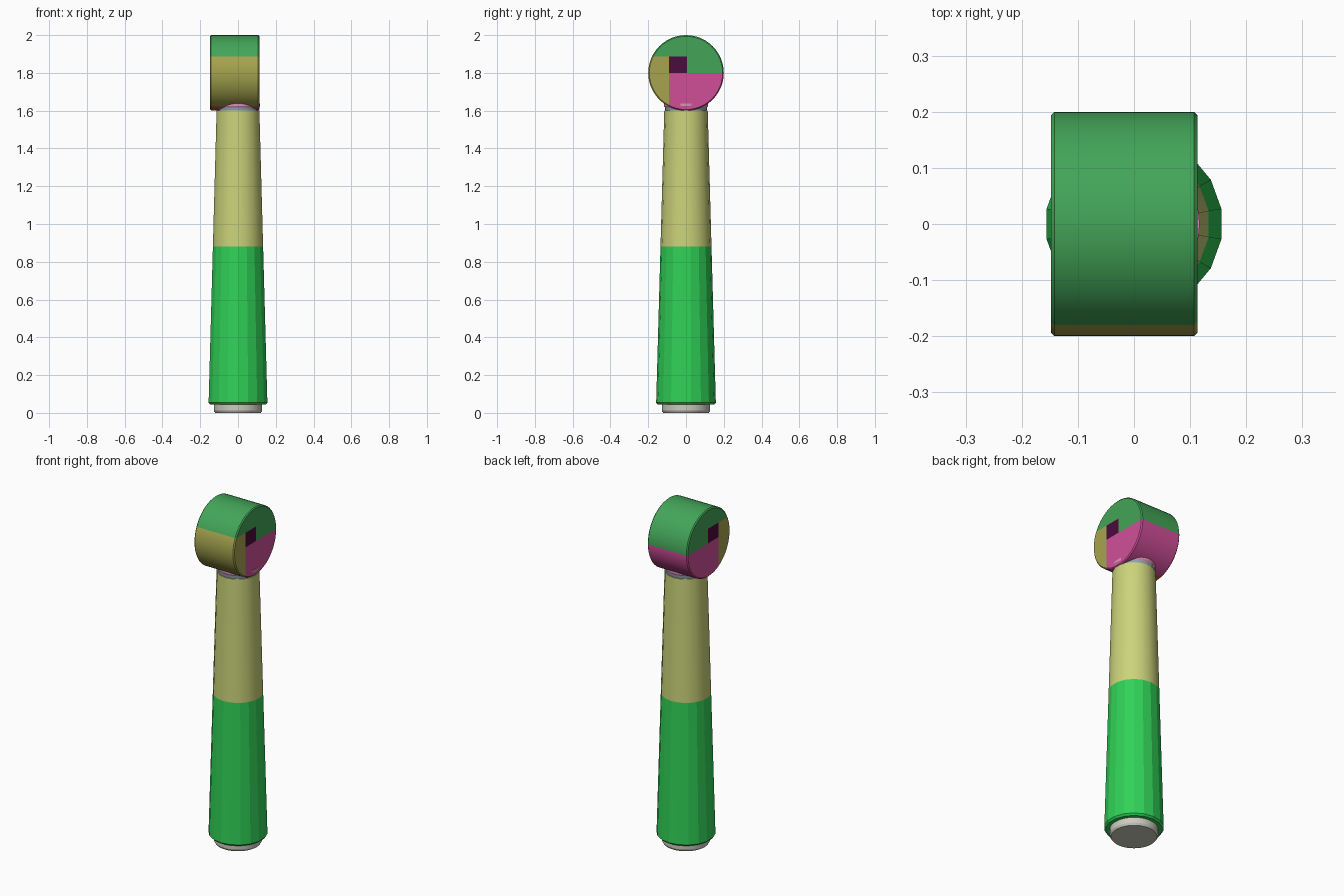
import bpy, bmesh, math
from mathutils import Matrix, Vector

if "Cube" in bpy.data.objects:
    bpy.data.objects.remove(bpy.data.objects["Cube"], do_unlink=True)


def material(name, r, g, b):
    lin = [(c / 255 / 12.92) if c < 11 else ((c / 255 + 0.055) / 1.055) ** 2.4 for c in (r, g, b)]
    m = bpy.data.materials.new(name)
    m.use_nodes = True
    m.diffuse_color = (*lin, 1)
    m.node_tree.nodes["Principled BSDF"].inputs["Base Color"].default_value = (*lin, 1)
    return m


head_green = material("head green", 67, 165, 88)
grip_green = material("grip green", 48, 210, 87)
straw = material("straw", 203, 211, 122)
olive = material("olive yellow", 166, 164, 78)
pink = material("pink", 208, 79, 153)
plum = material("dark plum", 74, 12, 61)
pale_grey = material("pale grey", 203, 203, 190)
blue_grey = material("blue grey", 148, 163, 180)
light_pink = material("light pink", 222, 145, 182)
orange = material("burnt orange", 190, 88, 48)


def lathe(name, profile, sides, mats, smooth, start=0.0):
    """Closed solid turned about z from (radius, height) points."""
    bm = bmesh.new()
    rings = []
    for r, z in profile:
        rings.append([bm.verts.new((r * math.cos(start + math.tau * i / sides),
                                    r * math.sin(start + math.tau * i / sides), z))
                      for i in range(sides)])
    for a, b in zip(rings, rings[1:]):
        for i in range(sides):
            j = (i + 1) % sides
            bm.faces.new((a[i], a[j], b[j], b[i]))
    bm.faces.new(rings[0][::-1])
    bm.faces.new(rings[-1])
    me = bpy.data.meshes.new(name)
    bm.to_mesh(me)
    bm.free()
    for m in mats:
        me.materials.append(m)
    ob = bpy.data.objects.new(name, me)
    bpy.context.collection.objects.link(ob)
    if smooth:
        bpy.ops.object.select_all(action='DESELECT')
        ob.select_set(True)
        bpy.context.view_layer.objects.active = ob
        bpy.ops.object.shade_smooth_by_angle(angle=math.radians(30))
    return ob


# Handle, bottom to top
turn = math.radians(10)
lathe("base_plug", [(0.121, 0), (0.128, 0.012), (0.128, 0.06)], 36, [pale_grey], True)
lathe("grip", [(0.149, 0.044), (0.158, 0.054), (0.135, 0.88)], 18, [grip_green], False, turn)
lathe("shaft", [(0.135, 0.88), (0.115, 1.60)], 18, [straw], True, turn)
lathe("neck_ring", [(0.109, 1.598), (0.112, 1.62)], 32, [blue_grey], True)
lathe("neck_collar", [(0.112, 1.618), (0.117, 1.626), (0.117, 1.638)], 32, [light_pink], True)

# Head: a drum lying along x, cut into colour fields
R, X0, X1, B, ZC = 0.2, -0.148, 0.113, 0.006, 1.8
head = lathe("head", [(R - B, X0), (R, X0 + B), (R, X1 - B), (R - B, X1)], 48,
             [head_green, olive, pink, plum, orange], False)
me = head.data
me.transform(Matrix.Translation((0, 0, ZC)) @ Matrix.Rotation(math.pi / 2, 4, 'Y'))

Y_STRIP, Y_MID, Z_TOP, Z_MID = -0.09, 0.006, 1.886, 1.80
bm = bmesh.new()
bm.from_mesh(me)
for co, no in (((0, Y_STRIP, 0), (0, 1, 0)), ((0, Y_MID, 0), (0, 1, 0)),
               ((0, 0, Z_TOP), (0, 0, 1)), ((0, 0, Z_MID), (0, 0, 1)),
               ((-0.1, 0, 0), (1, 0, 0))):
    bmesh.ops.bisect_plane(bm, geom=bm.verts[:] + bm.edges[:] + bm.faces[:], dist=1e-5,
                           plane_co=Vector(co), plane_no=Vector(no))
for f in bm.faces:
    c = f.calc_center_median()
    if c.z > Z_TOP or (c.z > Z_MID and c.y > Y_MID):
        f.material_index = 0
    elif c.y < Y_STRIP:
        f.material_index = 1
    elif c.z > Z_MID:
        f.material_index = 3
    elif c.x < -0.1 and c.z < 1.625 and c.y < 0.05 and abs(f.normal.x) < 0.9:
        f.material_index = 4          # underside patch beside the neck
    else:
        f.material_index = 2
bm.to_mesh(me)
bm.free()
bpy.ops.object.select_all(action='DESELECT')
head.select_set(True)
bpy.context.view_layer.objects.active = head
bpy.ops.object.shade_smooth_by_angle(angle=math.radians(30))
